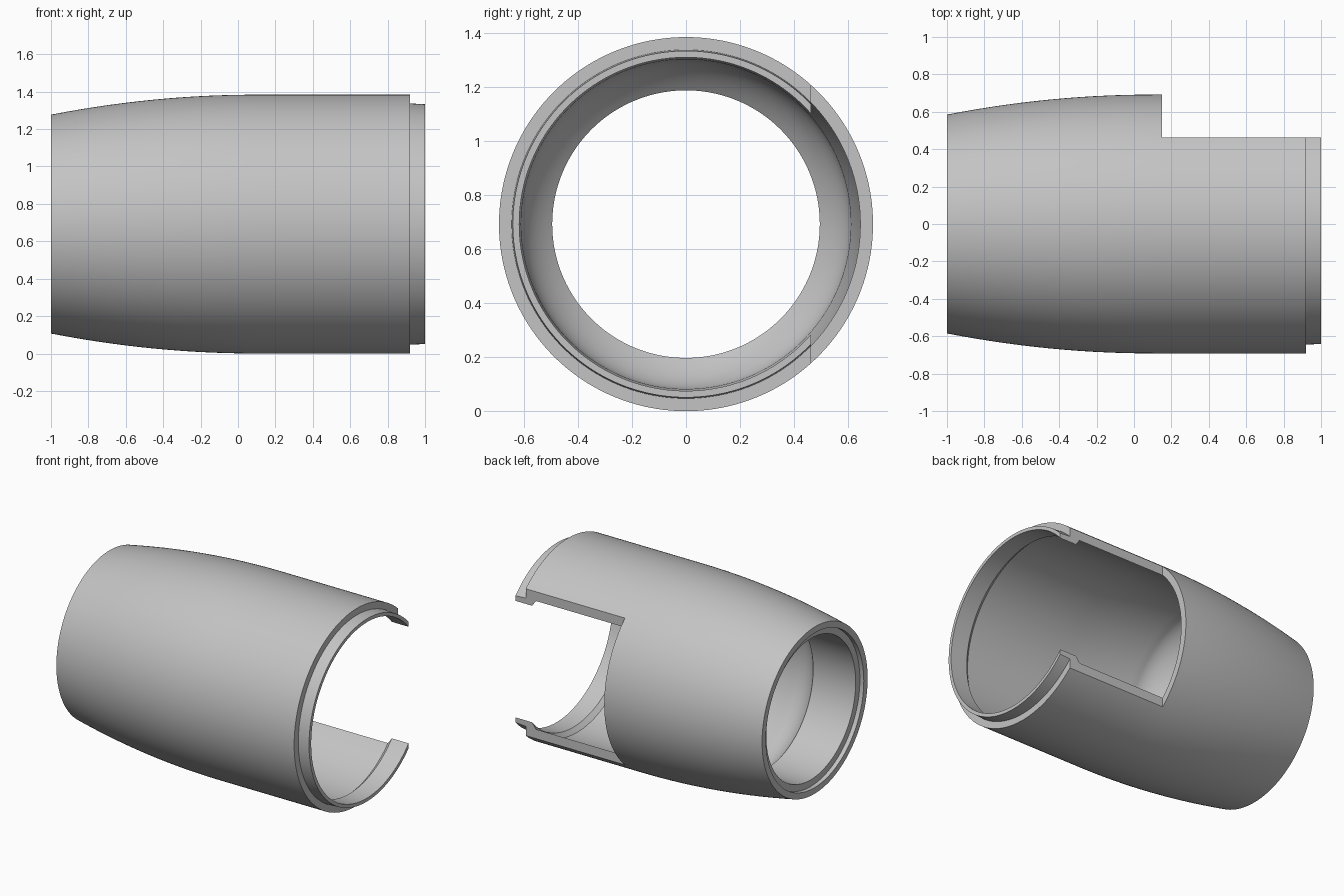
import bpy, bmesh, math

if "Cube" in bpy.data.objects:
    bpy.data.objects.remove(bpy.data.objects["Cube"], do_unlink=True)

RADIUS = 0.692
SEGMENTS = 160
CURVE_STEPS = 14

grey = bpy.data.materials.new("plain_grey")
grey.use_nodes = True
grey.diffuse_color = (0.55, 0.55, 0.55, 1)
grey.node_tree.nodes["Principled BSDF"].inputs["Base Color"].default_value = grey.diffuse_color


def bulge(x, start, end, r_start, r_end):
    """Parabolic radius that levels out at start and narrows to r_end at end."""
    t = (start - x) / (start - end)
    return r_start - (r_start - r_end) * t * t


def curve(start, end, r_start, r_end):
    xs = [start + (end - start) * i / CURVE_STEPS for i in range(CURVE_STEPS + 1)]
    return [(x, bulge(x, start, end, r_start, r_end)) for x in xs]


# Closed wall section as (x, radius): outside, stepped lip, bore, counterbore
profile = curve(0.1, -1, RADIUS, 0.585)[::-1]
profile += [(0.92, RADIUS), (0.92, 0.645), (1, 0.641), (1, 0.617), (0.87, 0.617), (0.84, 0.645)]
profile += curve(0.1, -0.45, 0.645, 0.61)
profile += curve(-0.45, -0.64, 0.61, 0.495)[1:]
profile += [(-0.97, 0.495), (-0.97, 0.542), (-1, 0.542)]

# Sleeve: section revolved about the long axis
bm = bmesh.new()
rings = []
for s in range(SEGMENTS):
    a = 2 * math.pi * s / SEGMENTS
    rings.append([bm.verts.new((x, r * math.cos(a), RADIUS + r * math.sin(a))) for x, r in profile])
for s, ring in enumerate(rings):
    after = rings[(s + 1) % SEGMENTS]
    for i in range(len(profile)):
        j = (i + 1) % len(profile)
        bm.faces.new((ring[i], ring[j], after[j], after[i]))
bmesh.ops.recalc_face_normals(bm, faces=bm.faces)
mesh = bpy.data.meshes.new("sleeve")
bm.to_mesh(mesh)
bm.free()
mesh.materials.append(grey)
sleeve = bpy.data.objects.new("sleeve", mesh)
bpy.context.collection.objects.link(sleeve)

# Rear window cut through to the lipped end
bpy.ops.mesh.primitive_cube_add(size=2, location=(1.15, 1.462, RADIUS))
cutter = bpy.context.object
cutter.name = "window_cutter"
cutter.hide_render = True
cut = sleeve.modifiers.new("window", "BOOLEAN")
cut.operation = "DIFFERENCE"
cut.solver = "EXACT"
cut.object = cutter

bpy.ops.object.select_all(action="DESELECT")
sleeve.select_set(True)
bpy.context.view_layer.objects.active = sleeve
bpy.ops.object.modifier_apply(modifier=cut.name)
bpy.data.objects.remove(cutter, do_unlink=True)
bpy.ops.object.shade_smooth_by_angle(angle=math.radians(25))
